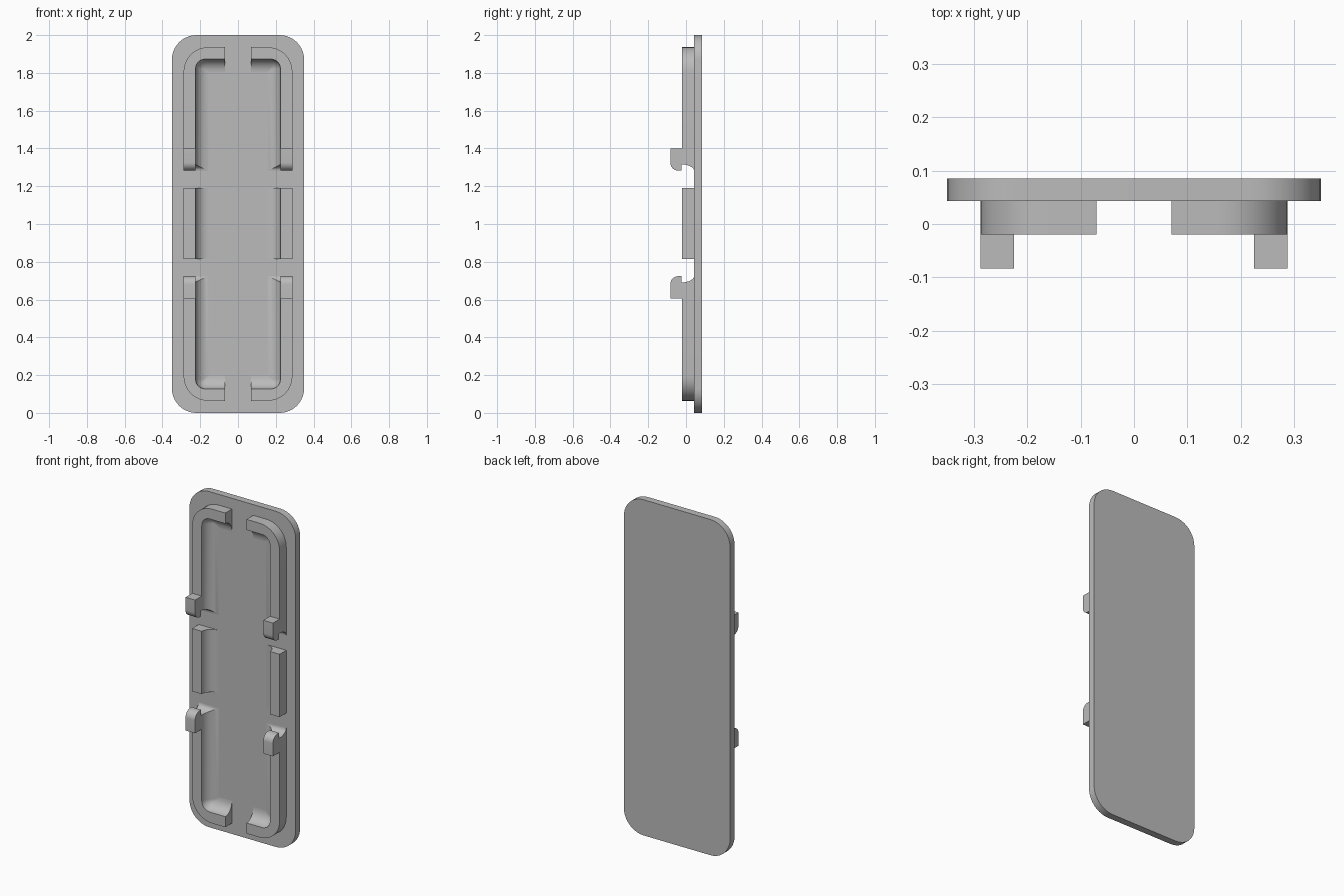
import bpy, bmesh
from math import sin, cos, pi, radians

if "Cube" in bpy.data.objects:
    bpy.data.objects.remove(bpy.data.objects["Cube"])

PLATE_FRONT, PLATE_BACK, RIM_FRONT = 0.043, 0.085, -0.02
MID = 1.003  # height about which the clips mirror

grey = bpy.data.materials.new("grey plastic")
grey.use_nodes = True
grey.diffuse_color = (0.5, 0.5, 0.5, 1)
grey.node_tree.nodes["Principled BSDF"].inputs["Base Color"].default_value = (0.5, 0.5, 0.5, 1)


def make_object(name, bm):
    bmesh.ops.recalc_face_normals(bm, faces=bm.faces)
    mesh = bpy.data.meshes.new(name)
    bm.to_mesh(mesh)
    bm.free()
    mesh.materials.append(grey)
    obj = bpy.data.objects.new(name, mesh)
    bpy.context.collection.objects.link(obj)
    return obj


def smooth(obj):
    bpy.ops.object.select_all(action='DESELECT')
    obj.select_set(True)
    bpy.context.view_layer.objects.active = obj
    bpy.ops.object.shade_smooth_by_angle(angle=radians(30))


def loft(name, rings, closed=False):
    """Skin a list of equal point rings; closed joins the last to the first."""
    bm = bmesh.new()
    loops = [[bm.verts.new(p) for p in ring] for ring in rings]
    n = len(loops[0])
    pairs = list(zip(loops, loops[1:]))
    if closed:
        pairs.append((loops[-1], loops[0]))
    for a, b in pairs:
        for i in range(n):
            j = (i + 1) % n
            bm.faces.new((a[i], a[j], b[j], b[i]))
    if not closed:
        bm.faces.new(loops[0])
        bm.faces.new(loops[-1])
    return make_object(name, bm)


def rounded_ring(hx, hz, r, y, steps=10):
    """Rounded rectangle in the XZ plane, centred at half height."""
    ring = []
    for k, (sx, sz) in enumerate(((1, 1), (-1, 1), (-1, -1), (1, -1))):
        for i in range(steps + 1):
            a = (k + i / steps) * pi / 2
            ring.append((sx * (hx - r) + r * cos(a), y, 1 + sz * (hz - r) + r * sin(a)))
    return ring


def side_prism(name, profile, x0, x1):
    """Extrude a (y, z) profile along x."""
    return loft(name, [[(x, y, z) for y, z in profile] for x in (x0, x1)])


def flipped(profile):
    return [(y, 2 * MID - z) for y, z in profile]


# Cover plate
plate = loft("cover_plate", [rounded_ring(0.35, 1, 0.13, y) for y in (PLATE_FRONT, PLATE_BACK)])
smooth(plate)

# Rim wall with a concave fillet running down to the plate
OX, OZ, WALL, FILLET = 0.288, 0.936, 0.063, 0.07
buried = PLATE_FRONT + 0.01
rings = [rounded_ring(OX, OZ, 0.13, buried), rounded_ring(OX, OZ, 0.13, RIM_FRONT)]
section = []
for i in range(9):
    t = i / 8 * pi / 2
    section.append((FILLET * (1 - cos(t)), RIM_FRONT + (PLATE_FRONT - RIM_FRONT) * sin(t)))
section.append((FILLET, buried))
for d, y in section:
    rings.append(rounded_ring(OX - WALL - d, OZ - WALL - d, max(0.052 - d, 0.004), y))
rim = loft("rim_wall", rings, closed=True)

# Gaps in the rim: a centre slot, and two clip gaps with a curved end
slot = [(-0.06, -0.1), (0.1, -0.1), (0.1, 2.1), (-0.06, 2.1)]
gap = [(0.1, 1.19), (-0.06, 1.19), (-0.06, 1.315)]
for i in range(9):
    t = i / 8 * pi / 2
    gap.append((RIM_FRONT + 0.063 * sin(t), 1.28 + 0.035 * cos(t)))
gap.append((0.1, 1.28))
cutters = [side_prism("slot_cutter", slot, -0.07, 0.07),
           side_prism("upper_gap_cutter", gap, -0.4, 0.4),
           side_prism("lower_gap_cutter", flipped(gap), -0.4, 0.4)]
bpy.context.view_layer.objects.active = rim
for cutter in cutters:
    cutter.hide_render = True
    mod = rim.modifiers.new("cut", 'BOOLEAN')
    mod.operation = 'DIFFERENCE'
    mod.solver = 'EXACT'
    mod.object = cutter
    bpy.ops.object.modifier_apply(modifier=mod.name)
for cutter in cutters:
    bpy.data.objects.remove(cutter)
smooth(rim)

# Four snap hooks with a rounded tip
hook = [(-0.015, 1.4), (-0.083, 1.4)]
for i in range(9):
    t = i / 8 * pi / 2
    hook.append((-0.04 - 0.043 * cos(t), 1.325 - 0.043 * sin(t)))
hook += [(-0.025, 1.282), (-0.025, 1.315), (-0.015, 1.317)]
for side, s in (("left", 1), ("right", -1)):
    for level, profile in (("upper", hook), ("lower", flipped(hook))):
        smooth(side_prism(f"{level}_{side}_hook", profile, s * (OX - WALL), s * OX))
